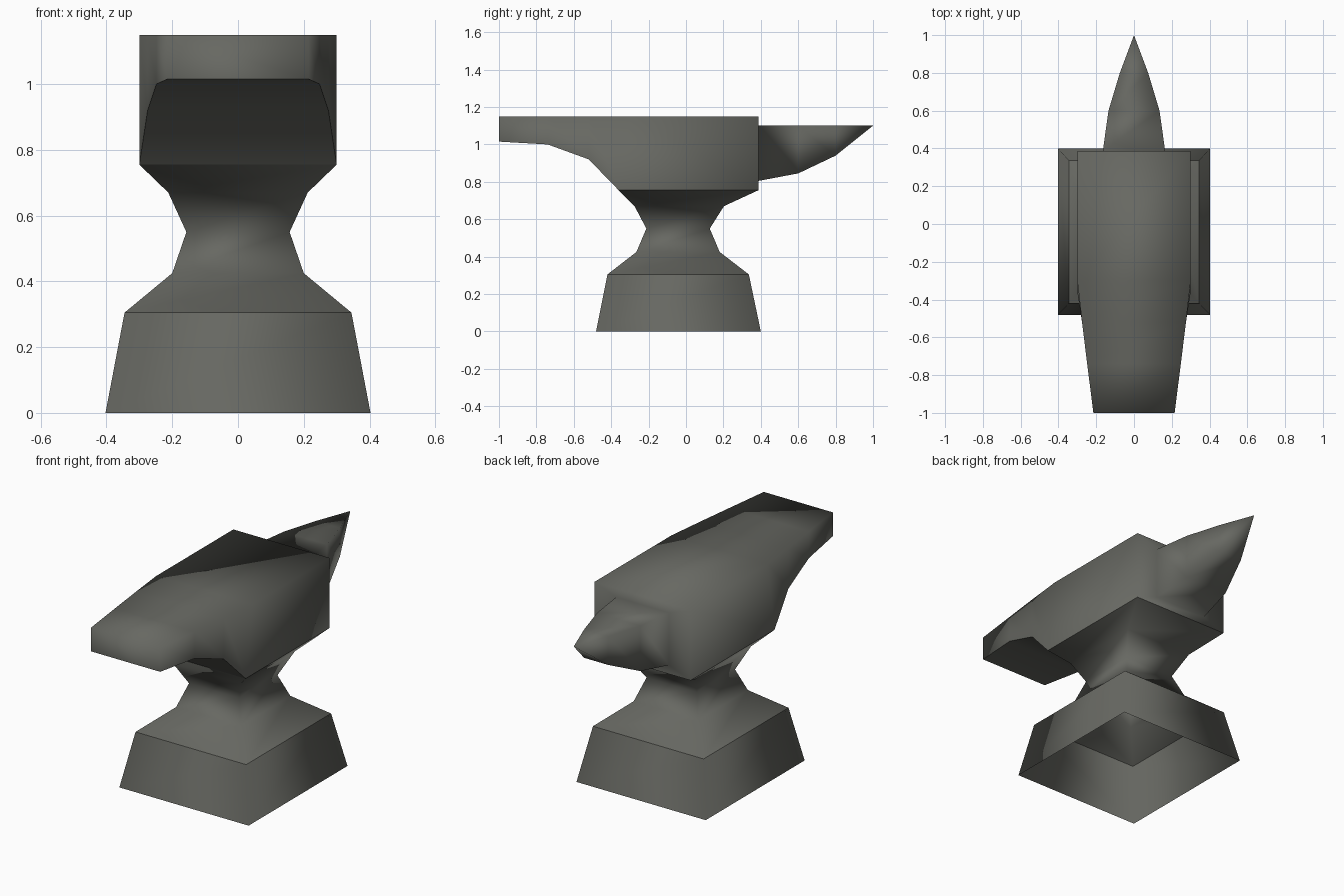
import bpy
import bmesh

if "Cube" in bpy.data.objects:
    bpy.data.objects.remove(bpy.data.objects["Cube"])

iron = bpy.data.materials.new("dark iron")
iron.diffuse_color = (0.135, 0.138, 0.122, 1)
iron.use_nodes = True
iron.node_tree.nodes["Principled BSDF"].inputs["Base Color"].default_value = iron.diffuse_color


def loft(name, rings, cap_start=False, skip=(), sharp=lambda a, b: False):
    """Skin four-cornered rings; skip lists (ring, side) quads left open."""
    bm = bmesh.new()
    vs = [[bm.verts.new(p) for p in ring] for ring in rings]
    if cap_start:
        bm.faces.new(vs[0][::-1])
    for k in range(len(vs) - 1):
        for i in range(4):
            if (k, i) not in skip:
                j = (i + 1) % 4
                bm.faces.new((vs[k][i], vs[k][j], vs[k + 1][j], vs[k + 1][i]))
    for f in bm.faces:
        f.smooth = True
    for e in bm.edges:
        e.smooth = not sharp(e.verts[0].co, e.verts[1].co)
    bmesh.ops.remove_doubles(bm, verts=bm.verts, dist=0.0005)
    me = bpy.data.meshes.new(name)
    bm.to_mesh(me)
    bm.free()
    me.materials.append(iron)
    ob = bpy.data.objects.new(name, me)
    bpy.context.collection.objects.link(ob)
    return ob


# Hollow pedestal, open below: z, half width, y min, y max
profile = [(0, .403, -.481, .40), (.305, .345, -.42, .336),
           (.425, .20, -.265, .18), (.55, .157, -.212, .127),
           (.67, .212, -.275, .203), (.755, .30, -.36, .387)]
loft("pedestal",
     [[(-x, a, z), (x, a, z), (x, b, z), (-x, b, z)] for z, x, a, b in profile],
     sharp=lambda a, b: abs(a.z - .305) < .01 and abs(b.z - .305) < .01)

# Heel, face block and horn: y top, y bottom, half width, z bottom, z top
sections = [(-1, -1, .215, 1.015, 1.15), (-.74, -.74, .248, 1.0, 1.15),
            (-.52, -.52, .275, .92, 1.15), (-.30, -.36, .30, .755, 1.15),
            (.387, .387, .30, .755, 1.15), (.387, .387, .165, .805, 1.10),
            (.60, .60, .135, .845, 1.10), (.80, .80, .075, .94, 1.10),
            (1, 1, 0, 1.10, 1.10)]
loft("anvil_body_and_horn",
     [[(-x, yb, lo), (-x, yt, hi), (x, yt, hi), (x, yb, lo)]
      for yt, yb, x, lo, hi in sections],
     cap_start=True, skip=[(3, 3)],
     # crisp border round the underside of the heel
     sharp=lambda a, b: (max(a.y, b.y) < -.3 and max(a.z, b.z) < 1.05
                         and (a.x * b.x > 0 or max(a.y, b.y) < -.9)))
